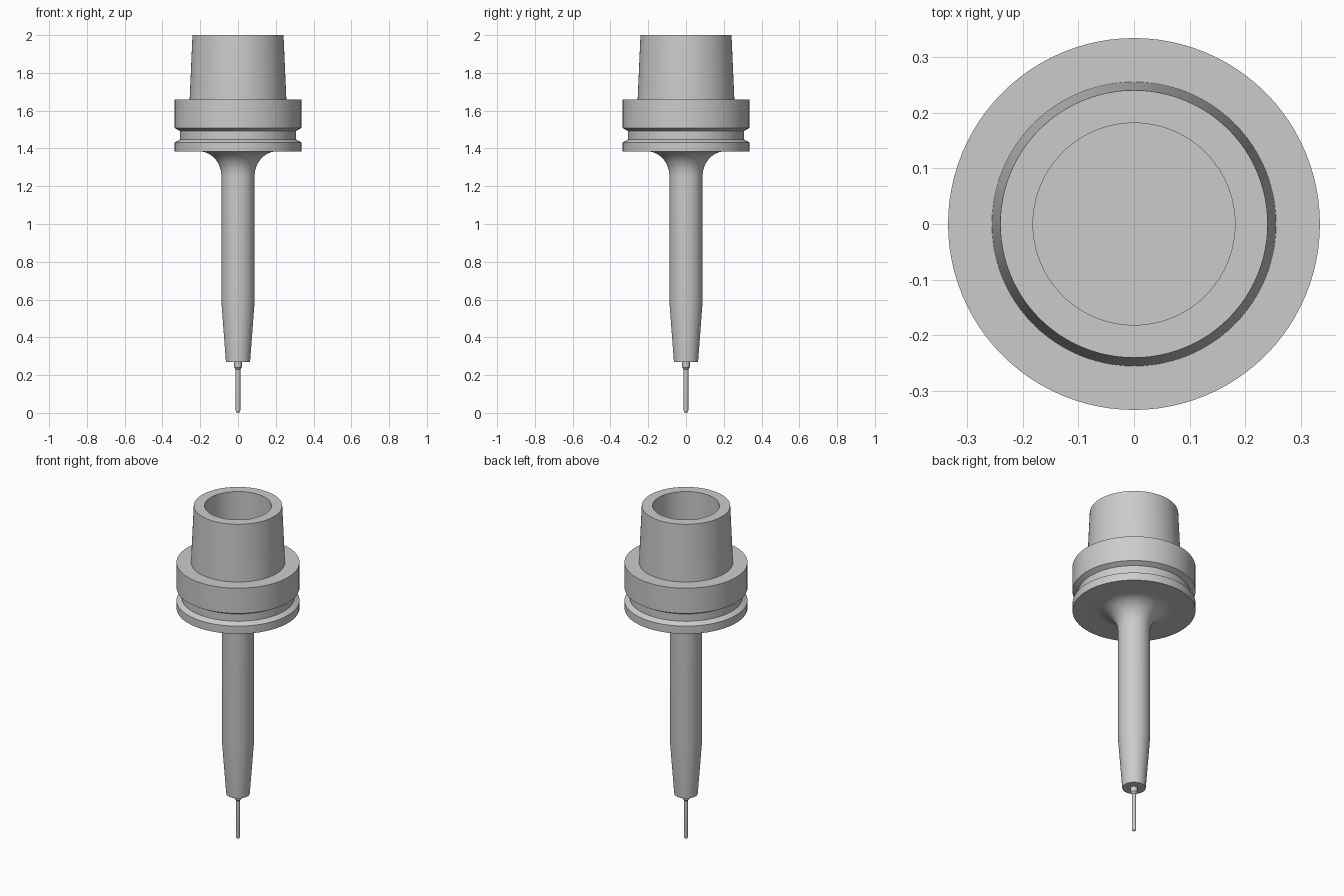
import bpy, bmesh, math

cube = bpy.data.objects.get("Cube")
if cube:
    bpy.data.objects.remove(cube, do_unlink=True)

steel = bpy.data.materials.new("brushed steel grey")
steel.use_nodes = True
colour = (0.6, 0.6, 0.6, 1)
steel.diffuse_color = colour
steel.node_tree.nodes["Principled BSDF"].inputs["Base Color"].default_value = colour


def arc(cx, cz, rx, rz, start, end, steps):
    """Points of an elliptical arc in the profile plane, angles in degrees."""
    points = []
    for i in range(steps + 1):
        a = math.radians(start + (end - start) * i / steps)
        points.append((cx + rx * math.cos(a), cz + rz * math.sin(a)))
    return points


def lathe(name, profile, sides):
    """Spin a (radius, height) profile, listed bottom to top outside, around z."""
    bm = bmesh.new()
    verts = [bm.verts.new((r, 0, z)) for r, z in profile]
    edges = [bm.edges.new(pair) for pair in zip(verts, verts[1:])]
    bmesh.ops.spin(bm, geom=verts + edges, cent=(0, 0, 0), axis=(0, 0, 1),
                   angle=2 * math.pi, steps=sides, use_duplicate=False)
    bmesh.ops.remove_doubles(bm, verts=bm.verts, dist=0.00005)
    bmesh.ops.recalc_face_normals(bm, faces=bm.faces)
    mesh = bpy.data.meshes.new(name)
    bm.to_mesh(mesh)
    bm.free()
    mesh.materials.append(steel)
    obj = bpy.data.objects.new(name, mesh)
    bpy.context.collection.objects.link(obj)
    bpy.ops.object.select_all(action="DESELECT")
    obj.select_set(True)
    bpy.context.view_layer.objects.active = obj
    bpy.ops.object.shade_smooth_by_angle(angle=math.radians(25))
    return obj


# Holder: tapered nose, shaft, fillet, grooved flange and hollow tapered shank
nose = [(0, 0.27), (0.064, 0.27), (0.088, 0.59)]
fillet = arc(0.208, 1.255, 0.12, 0.13, 180, 90, 14)
flange = [(0.335, 1.385), (0.335, 1.432), (0.307, 1.448),
          (0.307, 1.492), (0.335, 1.508), (0.335, 1.66)]
shank = [(0.256, 1.66), (0.241, 2), (0.182, 2), (0.182, 1.62), (0, 1.62)]
lathe("tool_holder", nose + fillet + flange + shank, 96)

# Cutter: thin stem with a rounded tip and a wider collar seated in the nose
tip = arc(0, 0.012, 0.012, 0.012, -90, 0, 6)
collar = [(0.012, 0.23), (0.02, 0.24), (0.02, 0.275), (0, 0.275)]
lathe("cutting_tool", tip + collar, 32)
